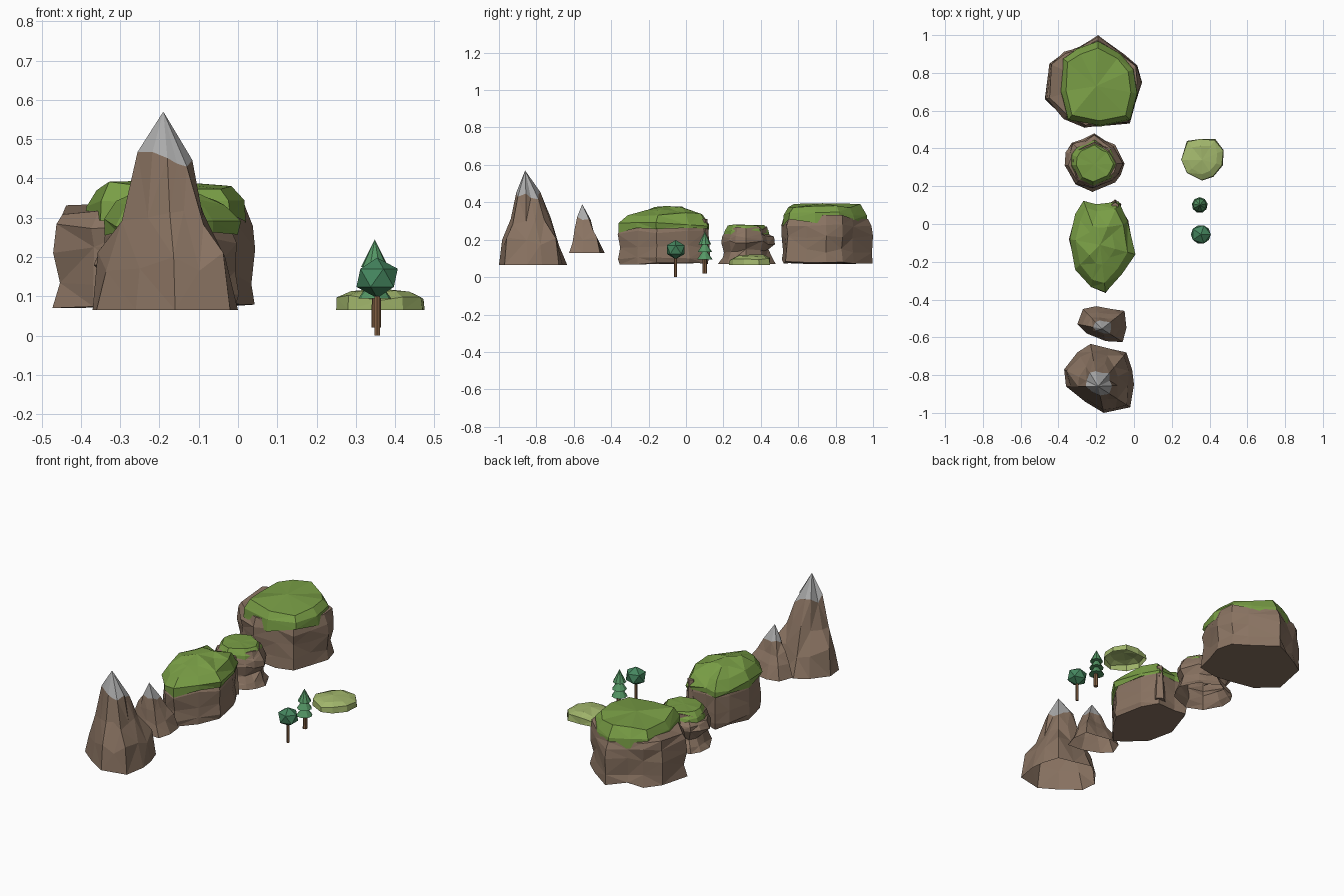
import bpy, bmesh, random
from mathutils import Vector, Matrix

if "Cube" in bpy.data.objects:
    bpy.data.objects.remove(bpy.data.objects["Cube"])


def material(name, rgb):
    m = bpy.data.materials.new(name)
    m.use_nodes = True
    m.diffuse_color = (*rgb, 1)
    m.node_tree.nodes["Principled BSDF"].inputs["Base Color"].default_value = (*rgb, 1)
    return m


ROCK = material("brown rock", (0.25, 0.17, 0.12))
GRASS = material("grass green", (0.19, 0.34, 0.06))
SNOW = material("grey peak", (0.41, 0.41, 0.41))
HILL = material("pale green", (0.36, 0.47, 0.15))
PINE = material("pine green", (0.09, 0.31, 0.13))
LEAF = material("deep leaf green", (0.06, 0.24, 0.115))
BARK = material("bark", (0.24, 0.125, 0.06))


def finish(bm, name, mats):
    mesh = bpy.data.meshes.new(name)
    bm.to_mesh(mesh)
    bm.free()
    for m in mats:
        mesh.materials.append(m)
    obj = bpy.data.objects.new(name, mesh)
    bpy.context.collection.objects.link(obj)
    return obj


def crag(name, outline, centre, rings, apex, mats, tip_from=99, rough=0.06, lift=0.012, hem=0.0,
         closed=False, seed=1):
    """Stack roughened copies of a plan outline (counter-clockwise or not), ending in an apex.
    Faces starting at ring tip_from take the second material; hem makes the lower edge ragged."""
    rnd = random.Random(seed)
    bm = bmesh.new()
    c = Vector(centre)
    loops = []
    for i, (z, s) in enumerate(rings):
        loop = []
        for p in outline:
            k = s * (1 + (rnd.uniform(-rough, rough) if i else 0))
            q = c + (Vector(p) - c) * k
            dz = lift if i else hem
            loop.append(bm.verts.new((q.x, q.y, z + rnd.uniform(-dz, dz))))
        loops.append(loop)
    n = len(outline)
    if closed:
        bm.faces.new(loops[0])
    for i, (a, b) in enumerate(zip(loops, loops[1:])):
        for j in range(n):
            k = (j + 1) % n
            bm.faces.new((a[j], a[k], b[k], b[j])).material_index = int(i >= tip_from)
    top = bm.verts.new((c.x, c.y, apex))
    for j in range(n):
        f = bm.faces.new((loops[-1][j], loops[-1][(j + 1) % n], top))
        f.material_index = int(len(rings) - 1 >= tip_from)
    bmesh.ops.triangulate(bm, faces=[f for f in bm.faces if len(f.verts) == 4])
    bmesh.ops.recalc_face_normals(bm, faces=bm.faces)
    return finish(bm, name, mats)


def cone(name, x, y, z0, z1, r0, r1, sides, mat):
    bm = bmesh.new()
    bmesh.ops.create_cone(bm, cap_ends=True, segments=sides, radius1=r0, radius2=r1, depth=z1 - z0)
    bmesh.ops.translate(bm, verts=bm.verts, vec=(x, y, (z0 + z1) / 2))
    return finish(bm, name, [mat])


# Snow-tipped mountains, open underneath
crag("large_mountain",
     [(-.23, -.635), (-.13, -.66), (-.04, -.68), (-.01, -.77), (0, -.85), (-.02, -.97), (-.09, -.985),
      (-.16, -1), (-.26, -.94), (-.36, -.86), (-.37, -.77), (-.3, -.68)], (-.19, -.86),
     [(.065, 1), (.19, .86), (.31, .57), (.44, .37)], .57, [ROCK, SNOW], tip_from=3,
     rough=.09, lift=.03, seed=4)
crag("small_mountain",
     [(-.27, -.45), (-.2, -.435), (-.12, -.45), (-.05, -.46), (-.04, -.55), (-.06, -.625), (-.15, -.62),
      (-.25, -.58), (-.3, -.53)], (-.17, -.555),
     [(.13, 1), (.2, .76), (.25, .55), (.31, .36)], .39, [ROCK, SNOW], tip_from=3,
     rough=.08, lift=.015, seed=2)

# Long mesa
long_plan = [(-.27, .13), (-.2, .11), (-.08, .12), (-.03, .02), (.005, -.16), (-.06, -.27), (-.15, -.37),
             (-.23, -.34), (-.31, -.24), (-.345, -.08), (-.31, .05)]
crag("long_mesa_rock", long_plan, (-.18, -.1),
     [(.075, .94), (.1, .97), (.16, .94), (.24, .95), (.27, .9)], .28, [ROCK], rough=.035, hem=.008,
     closed=True, seed=3)
crag("long_mesa_grass", long_plan, (-.18, -.11),
     [(.25, .97), (.285, .99), (.335, .8), (.365, .42)], .38, [GRASS], rough=.03, hem=.015, seed=5)
cone("long_mesa_spur", -.1, .095, .1, .31, .035, .02, 5, ROCK)

# Small waisted mesa, open underneath
round_plan = [(-.21, .48), (-.15, .44), (-.1, .42), (-.05, .32), (-.07, .26), (-.1, .22), (-.22, .17),
              (-.31, .21), (-.365, .31), (-.36, .38), (-.33, .43), (-.27, .45)]
crag("small_mesa_rock", round_plan, (-.21, .32),
     [(.07, 1), (.1, .87), (.14, .77), (.185, .94), (.215, .9), (.235, .78), (.262, .72)], .25, [ROCK],
     rough=.08, lift=.01, seed=6)
crag("small_mesa_grass", round_plan, (-.21, .315),
     [(.228, .8), (.25, .76), (.278, .62)], .28, [GRASS], rough=.03, lift=.004, hem=.012, seed=7)

# Large mesa with a bare shoulder on one side
crag("large_mesa_rock",
     [(-.19, 1), (-.29, .94), (-.37, .91), (-.45, .85), (-.475, .66), (-.37, .56), (-.26, .51), (-.13, .52),
      (-.02, .53), (.01, .64), (.045, .75), (.02, .84), (-.05, .9)], (-.21, .74),
     [(.08, .99), (.14, .95), (.22, .96), (.28, .98), (.32, .93)], .34, [ROCK], rough=.045, hem=.012,
     closed=True, seed=8)
crag("large_mesa_grass",
     [(-.38, .88), (-.3, .93), (-.19, .97), (-.07, .9), (0, .82), (.02, .69), (-.02, .55), (-.18, .515),
      (-.35, .55), (-.39, .7)], (-.2, .73),
     [(.29, 1), (.338, .98), (.382, .85)], .395, [GRASS], rough=.02, hem=.025, seed=9)

# Low grassy mound, open underneath
crag("grass_mound",
     [(.28, .44), (.35, .45), (.43, .45), (.475, .39), (.47, .31), (.42, .25), (.36, .23), (.28, .27),
      (.25, .34)], (.36, .34),
     [(.065, 1), (.095, .97), (.113, .68)], .12, [HILL], rough=.03, lift=.008, seed=10)

# Pine tree
cone("pine_trunk", .352, .1, .02, .12, .0125, .011, 8, BARK)
for i, (z0, z1, r) in enumerate([(.095, .155, .042), (.135, .195, .039), (.175, .245, .035)]):
    cone(f"pine_tier_{i + 1}", .348, .1, z0, z1, r, 0, 9, PINE)

# Round tree
cone("round_tree_trunk", .354, -.055, 0, .12, .008, .008, 6, BARK)
ball = bmesh.new()
bmesh.ops.create_icosphere(ball, subdivisions=1, radius=.056)
bmesh.ops.transform(ball, verts=ball.verts,
                    matrix=Matrix.Translation((.354, -.055, .147)) @ Matrix.Diagonal((1.05, 1, .92, 1)))
finish(ball, "round_tree_crown", [LEAF])
